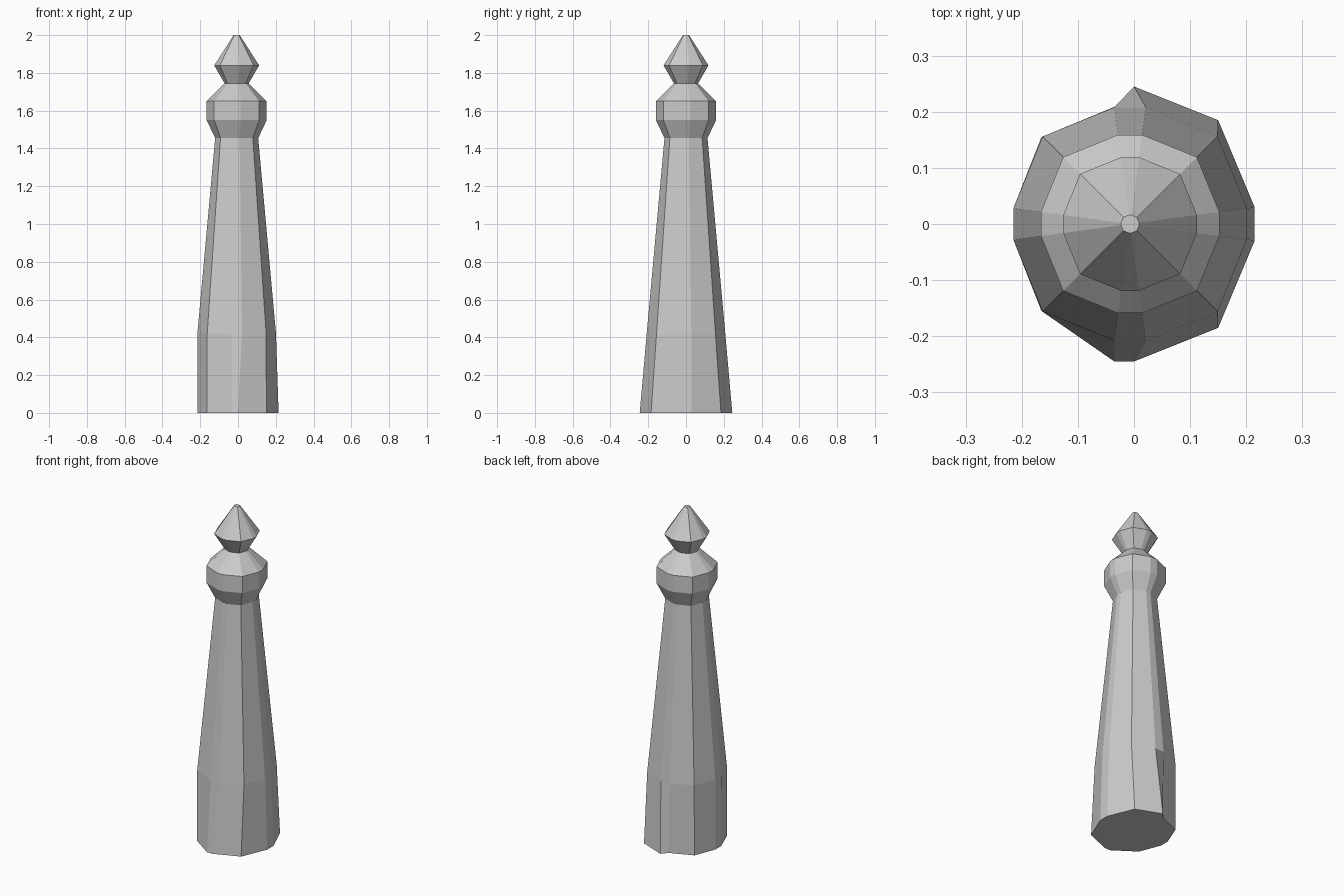
import bpy, bmesh, math

if "Cube" in bpy.data.objects:
    bpy.data.objects.remove(bpy.data.objects["Cube"])

CX = -0.007  # axis of the turned part, slightly off centre


def section(a, z):
    """Octagon whose four axis-facing corners are clipped flat at distance a."""
    d = 1.06 * a * math.sqrt(0.5)   # diagonal corner
    h = 0.135 * a                   # half width of the narrow flats
    quarter = [(a, h), (d, d), (h, a)]
    pts = []
    for k in range(4):
        c, s = round(math.cos(k * math.pi / 2)), round(math.sin(k * math.pi / 2))
        pts += [(CX + x * c - y * s, x * s + y * c, z) for x, y in quarter]
    return pts


# Foot outline: wider on the right, straight down on the left
foot = [(0.215, 0.03), (0.15, 0.185), (0.0, 0.245),
        (-0.032, 0.21), (-0.165, 0.155), (-0.215, 0.028),
        (-0.215, -0.028), (-0.165, -0.155), (-0.035, -0.245),
        (0.0, -0.245), (0.15, -0.185), (0.215, -0.03)]

# Shaft, collar, neck and finial: (half width, height)
profile = [(0.208, 0.42), (0.114, 1.455), (0.159, 1.55), (0.159, 1.65),
           (0.064, 1.745), (0.119, 1.84), (0.016, 2.0)]

rings = [[(x, y, 0) for x, y in foot]] + [section(a, z) for a, z in profile]

bm = bmesh.new()
loops = [[bm.verts.new(p) for p in ring] for ring in rings]
for low, high in zip(loops, loops[1:]):
    for i in range(12):
        j = (i + 1) % 12
        bm.faces.new((low[i], low[j], high[j], high[i]))
bm.faces.new(loops[0][::-1])
bm.faces.new(loops[-1])

mesh = bpy.data.meshes.new("post")
bm.to_mesh(mesh)
bm.free()
bpy.context.collection.objects.link(bpy.data.objects.new("post", mesh))
